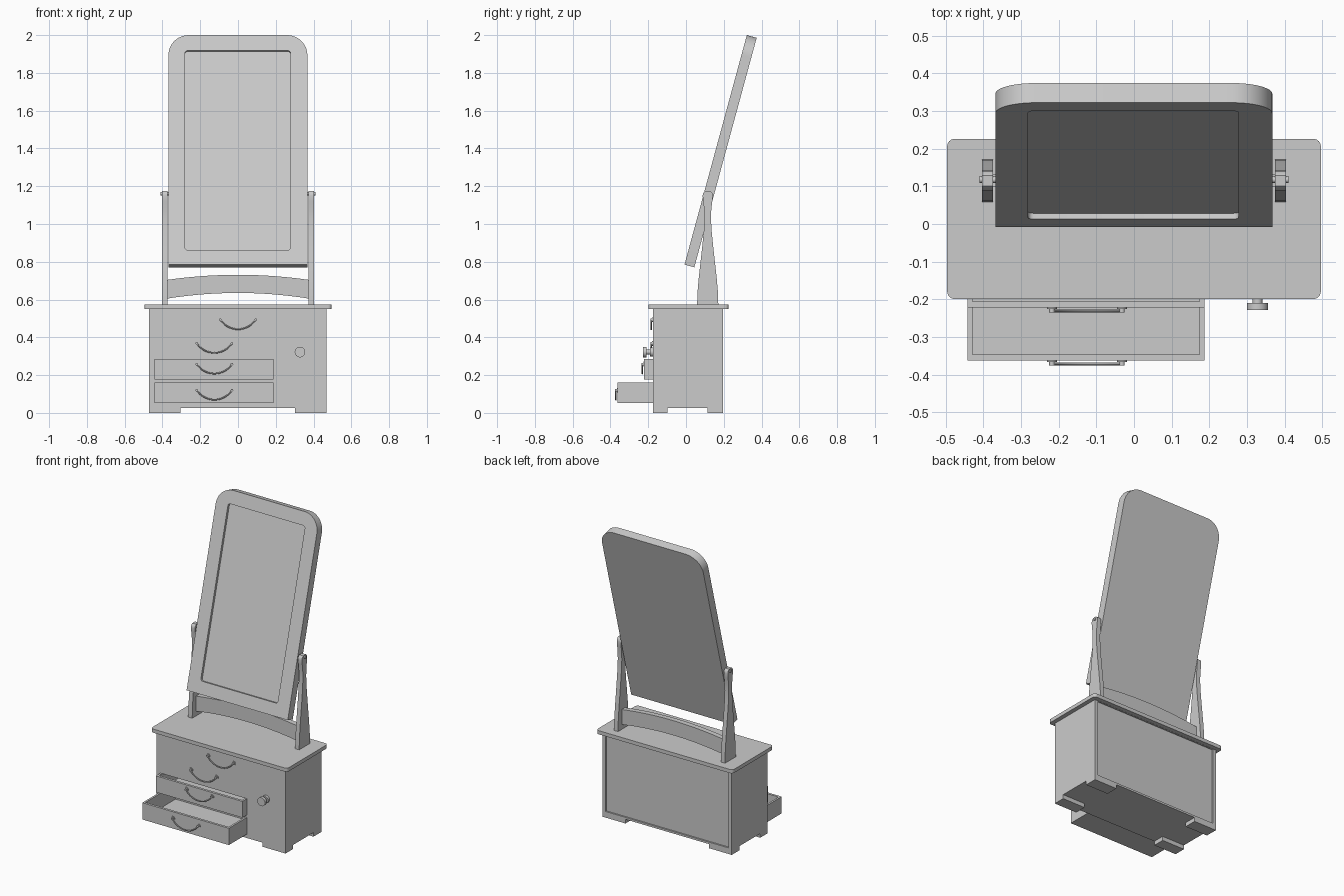
import bpy, bmesh, math
from mathutils import Matrix, Vector

cube = bpy.data.objects.get("Cube")
if cube:
    bpy.data.objects.remove(cube, do_unlink=True)

grey = bpy.data.materials.new("plain grey")
grey.use_nodes = True
GREY = (0.6, 0.6, 0.6, 1)
grey.diffuse_color = GREY
grey.node_tree.nodes["Principled BSDF"].inputs["Base Color"].default_value = GREY


def finish(name, bm):
    bmesh.ops.recalc_face_normals(bm, faces=bm.faces)
    mesh = bpy.data.meshes.new(name)
    bm.to_mesh(mesh)
    bm.free()
    mesh.materials.append(grey)
    ob = bpy.data.objects.new(name, mesh)
    bpy.context.collection.objects.link(ob)
    return ob


def activate(ob):
    bpy.ops.object.select_all(action='DESELECT')
    ob.select_set(True)
    bpy.context.view_layer.objects.active = ob


def smooth(ob):
    activate(ob)
    bpy.ops.object.shade_smooth_by_angle(angle=math.radians(35))
    return ob


def prism(name, pts, axis, lo, hi):
    """Extrude a 2D outline along an axis; pts are the other two axes in order."""
    bm = bmesh.new()
    verts = []
    for p in pts:
        co = list(p)
        co.insert("xyz".index(axis), lo)
        verts.append(bm.verts.new(co))
    face = bm.faces.new(verts)
    moved = bmesh.ops.extrude_face_region(bm, geom=[face])["geom"]
    step = Vector([hi - lo if a == axis else 0 for a in "xyz"])
    bmesh.ops.translate(bm, vec=step, verts=[g for g in moved if isinstance(g, bmesh.types.BMVert)])
    return finish(name, bm)


def box(name, x, y, z):
    return prism(name, [(x[0], y[0]), (x[1], y[0]), (x[1], y[1]), (x[0], y[1])], 'z', *z)


def rounded(u, v, r_low, r_high, n=10):
    """Rectangle outline with separate radii for the low and high corners."""
    pts = []
    for k, (cu, cv, r) in enumerate([(u[1], v[1], r_high), (u[0], v[1], r_high),
                                     (u[0], v[0], r_low), (u[1], v[0], r_low)]):
        su, sv = (-1 if cu == u[1] else 1), (-1 if cv == v[1] else 1)
        for i in range(n + 1 if r else 1):
            a = math.pi / 2 * (k + i / n)
            pts.append((cu + su * r + r * math.cos(a), cv + sv * r + r * math.sin(a)) if r else (cu, cv))
    return pts


def rod(name, start, end, r, sides=24):
    start, end = Vector(start), Vector(end)
    d = end - start
    m = Matrix.Translation((start + end) / 2) @ d.to_track_quat('Z', 'Y').to_matrix().to_4x4()
    bm = bmesh.new()
    bmesh.ops.create_cone(bm, cap_ends=True, segments=sides, radius1=r, radius2=r, depth=d.length, matrix=m)
    return smooth(finish(name, bm))


def cut(ob, cutter):
    mod = ob.modifiers.new("cut", 'BOOLEAN')
    mod.operation, mod.solver, mod.object = 'DIFFERENCE', 'EXACT', cutter
    activate(ob)
    bpy.ops.object.modifier_apply(modifier=mod.name)
    bpy.data.objects.remove(cutter, do_unlink=True)


def handle(name, x, y, z):
    """Hanging arc pull with two round mounts."""
    half, sag = 0.093, 0.05
    curve = bpy.data.curves.new(name, 'CURVE')
    curve.dimensions, curve.bevel_depth, curve.bevel_resolution = '3D', 0.004, 2
    curve.use_fill_caps = True
    n = 16
    radius = (half ** 2 + sag ** 2) / (2 * sag)
    spread = math.asin(half / radius)
    spline = curve.splines.new('POLY')
    spline.points.add(n)
    for i, p in enumerate(spline.points):
        a = spread * (2 * i / n - 1)
        p.co = (x + radius * math.sin(a), y - 0.009, z - sag + radius * (1 - math.cos(a)), 1)
    ob = bpy.data.objects.new(name, curve)
    bpy.context.collection.objects.link(ob)
    activate(ob)
    bpy.ops.object.convert(target='MESH')
    ob = bpy.context.object
    ob.data.materials.clear()
    ob.data.materials.append(grey)
    smooth(ob)
    for side in (-1, 1):
        px = x + side * half
        rod(name + "_mount", (px, y + 0.002, z), (px, y - 0.004, z), 0.013, 16)
        rod(name + "_pin", (px, y, z), (px, y - 0.013, z), 0.007, 12)


# Cabinet with drawer openings and a recessed back
cabinet = box("cabinet", (-0.47, 0.468), (-0.175, 0.197), (0.04, 0.55))
cut(cabinet, box("back_cutter", (-0.448, 0.446), (0.187, 0.25), (0.03, 0.549)))
DRAWER_X = (-0.442, 0.187)
drawers = [("lower_drawer", -0.362, (0.052, 0.162)), ("upper_drawer", -0.222, (0.178, 0.285))]
for name, front, z in drawers:
    cut(cabinet, box("opening_cutter", DRAWER_X, (-0.25, 0.15), z))
    drawer = box(name, DRAWER_X, (front, front + 0.34), z)
    cut(drawer, box("drawer_cutter", (DRAWER_X[0] + 0.013, DRAWER_X[1] - 0.013),
                    (front + 0.016, front + 0.327), (z[0] + 0.012, z[1] + 0.05)))

# Base plate and feet
box("base_plate", (-0.47, 0.468), (-0.175, 0.197), (0.027, 0.04))
for x in ((-0.47, -0.305), (0.302, 0.468)):
    for y in ((-0.175, -0.098), (0.115, 0.197)):
        box("foot", x, y, (0, 0.027))

# Table top
prism("table_top", rounded((-0.496, 0.496), (-0.199, 0.226), 0.02, 0.02, 6), 'z', 0.55, 0.574)

# Drawer pulls
handle("top_handle", 0, -0.175, 0.493)
handle("middle_handle", -0.125, -0.175, 0.368)
handle("upper_drawer_handle", -0.125, -0.222, 0.258)
handle("lower_drawer_handle", -0.125, -0.362, 0.12)

# Door knob
for part, a, b, r in (("knob_plate", -0.175, -0.19, 0.024), ("knob_stem", -0.18, -0.215, 0.013),
                      ("knob_head", -0.21, -0.228, 0.028)):
    rod(part, (0.328, a, 0.322), (0.328, b, 0.322), r)

# Tapered uprights and pivots
MID = 0.115
widths = [(0.574, 0.056), (0.64, 0.054), (0.72, 0.047), (0.8, 0.038), (0.88, 0.029), (0.96, 0.021),
          (1.03, 0.017), (1.08, 0.019), (1.12, 0.024), (1.15, 0.027), (1.165, 0.024), (1.175, 0.014)]
outline = [(MID + w, z) for z, w in widths] + [(MID - w, z) for z, w in reversed(widths)]
for side in (-1, 1):
    smooth(prism("upright", outline, 'x', side * 0.374, side * 0.403))
    rod("pivot", (side * 0.355, 0.118, 1.16), (side * 0.41, 0.118, 1.16), 0.009)

# Arched crossbar
steps = [i / 10 - 1 for i in range(21)]
arch = [(0.376 * t, 0.635 - 0.03 * t * t) for t in steps]
arch += [(0.376 * t, 0.731 - 0.027 * t * t) for t in reversed(steps)]
smooth(prism("crossbar", arch, 'y', 0.098, 0.132))

# Tilted mirror with a sunken glass
frame = prism("mirror_frame", rounded((-0.368, 0.367), (0, 1.259), 0, 0.108, 12), 'y', 0, 0.054)
cut(frame, prism("glass_cutter", rounded((-0.281, 0.278), (0.08, 1.174), 0.015, 0.015, 4), 'y', -0.05, 0.016))
frame.location = (0, -0.008, 0.785)
frame.rotation_euler.x = -math.radians(15.2)
smooth(frame)
